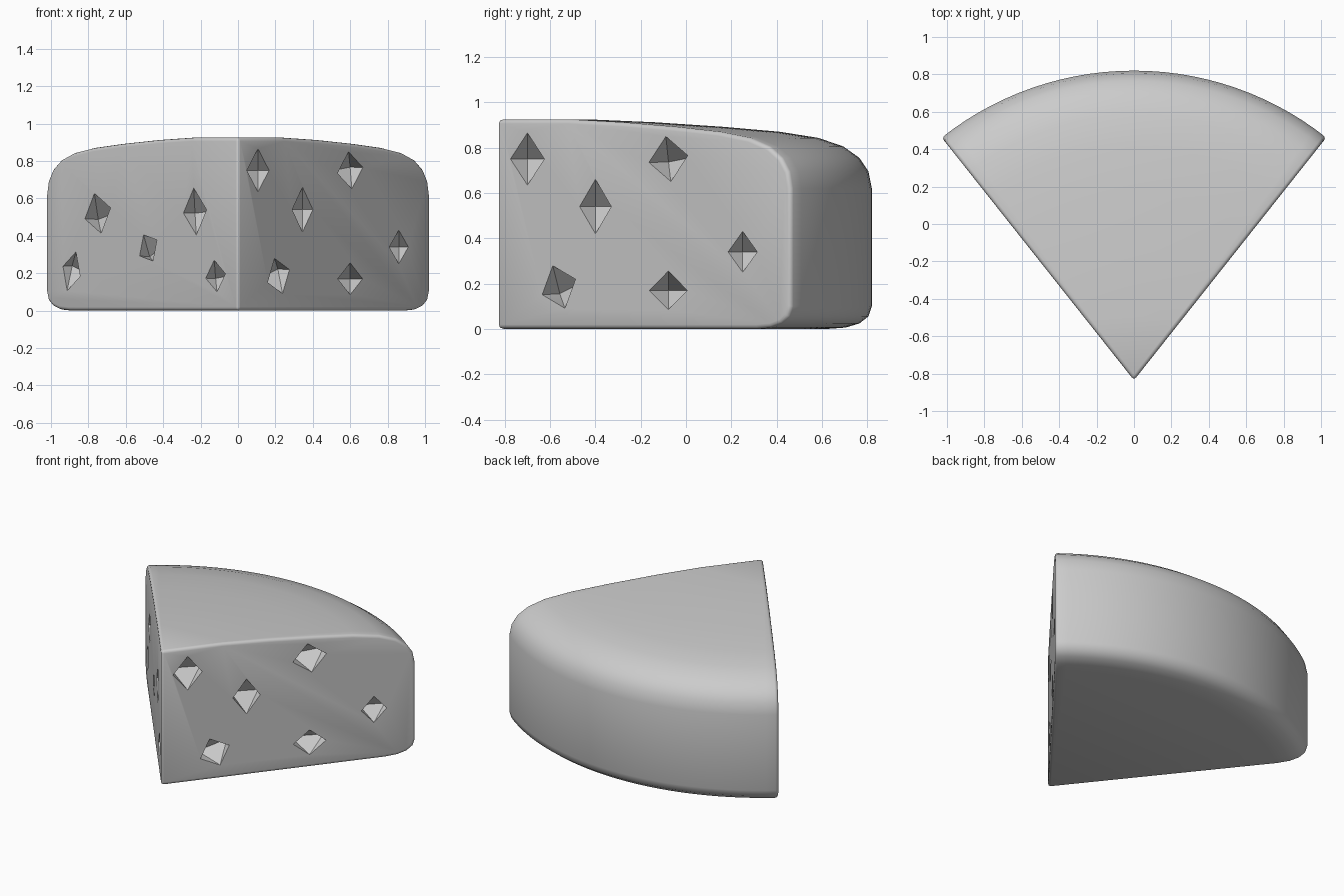
import bpy, bmesh
from math import sin, cos, tan, radians
from mathutils import Matrix, Vector

cube = bpy.data.objects.get("Cube")
if cube:
    bpy.data.objects.remove(cube)

HALF = radians(38.4)   # half the wedge angle
TIP_Y = -0.835         # where the two cut faces meet
TOP = 0.925
STEPS = 28

# Rind profile as (radius, height), from the flat of the top round to the base
PROFILE = [(0.4, TOP), (0.7, 0.912), (1.0, 0.892), (1.25, 0.87), (1.42, 0.843),
           (1.53, 0.805), (1.6, 0.755), (1.64, 0.695), (1.655, 0.62),
           (1.655, 0.1), (1.64, 0.055), (1.6, 0.024), (1.54, 0.006), (1.46, 0)]

grey = bpy.data.materials.new("plain grey")
grey.use_nodes = True
COLOUR = (0.6, 0.6, 0.6, 1)
grey.diffuse_color = COLOUR
grey.node_tree.nodes["Principled BSDF"].inputs["Base Color"].default_value = COLOUR


def make_object(name, bm):
    bmesh.ops.recalc_face_normals(bm, faces=bm.faces)
    mesh = bpy.data.meshes.new(name)
    bm.to_mesh(mesh)
    bm.free()
    mesh.materials.append(grey)
    obj = bpy.data.objects.new(name, mesh)
    bpy.context.collection.objects.link(obj)
    return obj


# Wedge body: sweep the profile round the tip, then close top, base and cut faces
bm = bmesh.new()
columns = []
for i in range(STEPS + 1):
    a = HALF * (2 * i / STEPS - 1)
    columns.append([bm.verts.new((r * sin(a), TIP_Y + r * cos(a), z)) for r, z in PROFILE])
tip_top = bm.verts.new((0, TIP_Y, TOP))
tip_base = bm.verts.new((0, TIP_Y, 0))
for left, right in zip(columns, columns[1:]):
    for k in range(len(PROFILE) - 1):
        bm.faces.new((left[k], left[k + 1], right[k + 1], right[k]))
bm.faces.new([tip_top] + [c[0] for c in columns])
bm.faces.new([tip_base] + [c[-1] for c in columns])
for side in (columns[0], columns[-1]):
    bm.faces.new([tip_top] + side + [tip_base])
wedge = make_object("cheese_wedge", bm)

# Pit cutters: stretched octahedra centred on the cut faces
# (x, height, half width, half height, tilt in degrees)
PITS = [(0.107, 0.75, 0.134, 0.115, 0), (0.6, 0.75, 0.155, 0.1, 8),
        (0.345, 0.54, 0.125, 0.12, 0), (0.86, 0.34, 0.115, 0.09, 0),
        (0.6, 0.17, 0.15, 0.085, 0), (0.217, 0.185, 0.14, 0.1, 20),
        (-0.75, 0.52, 0.16, 0.11, 15), (-0.23, 0.53, 0.14, 0.125, 5),
        (-0.48, 0.335, 0.12, 0.08, 30), (-0.12, 0.185, 0.12, 0.085, 8),
        (-0.89, 0.21, 0.11, 0.11, -20)]
bm = bmesh.new()
for x, z, width, height, tilt in PITS:
    side = 1 if x > 0 else -1
    normal = Vector((side * cos(HALF), -sin(HALF), 0))
    place = Matrix.Translation((x, TIP_Y + abs(x) / tan(HALF), z))
    turn = Matrix.Rotation(radians(tilt), 4, normal)
    bmesh.ops.create_uvsphere(bm, u_segments=4, v_segments=2, radius=1,
                              matrix=place @ turn @ Matrix.Diagonal((width, width, height, 1)))
cutters = make_object("pit_cutters", bm)
cutters.hide_render = True

# Soften the cut edges, then carve the pits
bevel = wedge.modifiers.new("soft_edges", "BEVEL")
bevel.width = 0.03
bevel.segments = 3
bevel.limit_method = "ANGLE"
bevel.angle_limit = radians(50)
carve = wedge.modifiers.new("pits", "BOOLEAN")
carve.operation = "DIFFERENCE"
carve.solver = "EXACT"
carve.object = cutters

bpy.ops.object.select_all(action="DESELECT")
wedge.select_set(True)
bpy.context.view_layer.objects.active = wedge
for name in ("soft_edges", "pits"):
    bpy.ops.object.modifier_apply(modifier=name)
bpy.data.objects.remove(cutters)
bpy.ops.object.shade_smooth_by_angle(angle=radians(35))
